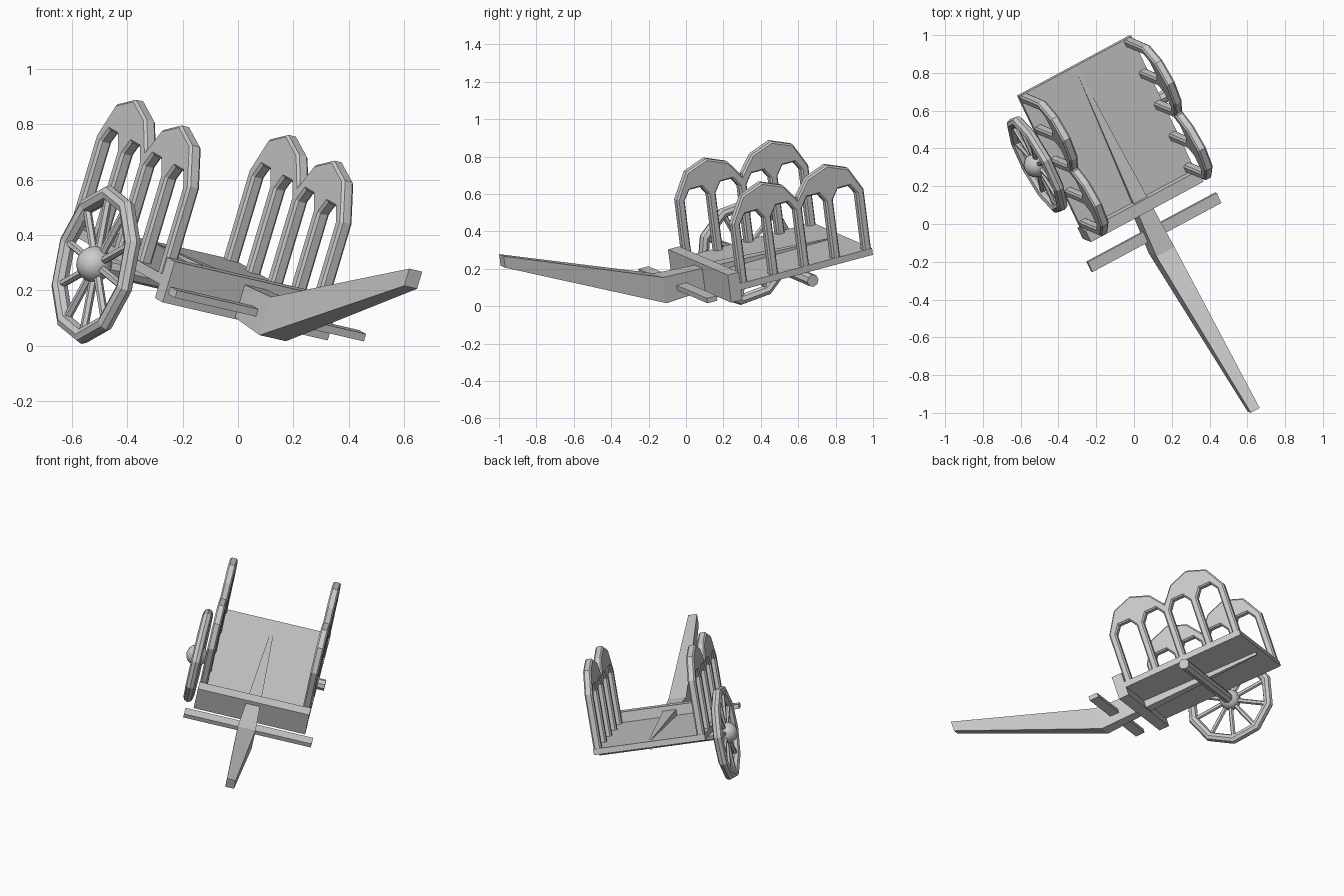
import bpy, bmesh
from math import pi, cos, sin
from mathutils import Matrix, Vector

if "Cube" in bpy.data.objects:
    bpy.data.objects.remove(bpy.data.objects["Cube"])

# The broken cart rests tilted on its one wheel: local axes are
# across (U), backwards (V) and up (W)
U = Vector((0.863, 0.463, -0.199)).normalized()
W = Vector((0.283, -0.12, 0.951))
W = (W - U * W.dot(U)).normalized()
V = W.cross(U)
TILT = Matrix((U, V, W)).transposed().to_4x4()
MID = 0.043  # centre line of the cart


def add(name, bm):
    bmesh.ops.recalc_face_normals(bm, faces=bm.faces)
    me = bpy.data.meshes.new(name)
    bm.to_mesh(me)
    bm.free()
    ob = bpy.data.objects.new(name, me)
    ob.matrix_world = TILT
    bpy.context.collection.objects.link(ob)
    return ob


def box(name, u, v, w):
    bm = bmesh.new()
    size = (u[1] - u[0], v[1] - v[0], w[1] - w[0])
    mid = Vector((sum(u), sum(v), sum(w))) / 2
    bmesh.ops.create_cube(bm, size=1, matrix=Matrix.Translation(mid) @ Matrix.Diagonal((*size, 1)))
    return add(name, bm)


def rod(bm, a, b, r, sides=6):
    a, b = Vector(a), Vector(b)
    rot = (b - a).to_track_quat('Z', 'Y').to_matrix().to_4x4()
    bmesh.ops.create_cone(bm, cap_ends=True, segments=sides, radius1=r, radius2=r,
                          depth=(b - a).length, matrix=Matrix.Translation((a + b) / 2) @ rot)


# Bed, front board and crossbar
box("floor", (-0.302, 0.388), (0.14, 0.952), (0.135, 0.172))
box("front_board", (-0.302, 0.388), (0.082, 0.149), (0.081, 0.236))
box("crossbar", (MID - 0.39, MID + 0.40), (-0.085, -0.025), (0.13, 0.158))

# Bent pole, tapering to both ends: (v, low w, high w, half width)
bm = bmesh.new()
rings = []
for v, lo, hi, h in ((-1.07, 0.495, 0.56, 0.027), (-0.16, 0.077, 0.222, 0.055),
                     (0.92, 0.118, 0.172, 0.006)):
    rings.append([bm.verts.new((MID + s * h, v, z)) for s, z in ((-1, lo), (1, lo), (1, hi), (-1, hi))])
for a, b in zip(rings, rings[1:]):
    for i in range(4):
        j = (i + 1) % 4
        bm.faces.new((a[i], a[j], b[j], b[i]))
bm.faces.new(rings[0])
bm.faces.new(rings[-1])
add("pole", bm)

# Side panels: two arches over four pointed openings, five posts
POST, STEP, V0 = 0.046, 0.1885, 0.15
FOOT = 0.15
profile = [(0.15, 0.505), (0.228, 0.643), (0.352, 0.688), (0.478, 0.64), (0.55, 0.545),
           (0.624, 0.643), (0.748, 0.688), (0.874, 0.64), (0.95, 0.505)]
for k in range(4, -1, -1):
    left = V0 + k * STEP
    profile += [(left + POST, FOOT), (left, FOOT)]
    if k:
        gap = STEP - POST
        profile += [(left, 0.49), (left - gap * 0.25, 0.542),
                    (left - gap * 0.75, 0.542), (left - gap, 0.49)]
for name, u0 in (("left_side_panel", -0.300), ("right_side_panel", 0.338)):
    bm = bmesh.new()
    face = bm.faces.new([bm.verts.new((u0, v, w)) for v, w in profile])
    ext = bmesh.ops.extrude_face_region(bm, geom=[face])
    bmesh.ops.translate(bm, vec=(0.048, 0, 0), verts=[g for g in ext["geom"] if isinstance(g, bmesh.types.BMVert)])
    ob = add(name, bm)
    bev = ob.modifiers.new("bevel", 'BEVEL')
    bev.width, bev.segments = 0.009, 1
    bev.limit_method, bev.angle_limit = 'ANGLE', 1.4

# Axle
HUB = Vector((-0.355, 0.559, 0.095))
bm = bmesh.new()
rod(bm, HUB, (0.43, HUB.y, HUB.z), 0.034, 8)
add("axle", bm)

# Wheel rim, a faceted ring
SIDES, R, T = 10, 0.262, 0.03
bm = bmesh.new()
ring = []
for i in range(SIDES):
    a = 2 * pi * i / SIDES + 0.09
    ring.append([bm.verts.new(HUB + Vector((T * sin(b), (R + T * cos(b)) * cos(a), (R + T * cos(b)) * sin(a))))
                 for b in (2 * pi * j / 8 for j in range(8))])
for i in range(SIDES):
    p, q = ring[i], ring[(i + 1) % SIDES]
    for j in range(8):
        k = (j + 1) % 8
        bm.faces.new((p[j], p[k], q[k], q[j]))
add("wheel_rim", bm)

# Spokes
bm = bmesh.new()
for i in range(SIDES):
    a = 2 * pi * i / SIDES + 0.09
    rod(bm, HUB, HUB + Vector((0, cos(a), sin(a))) * R, 0.015)
add("spokes", bm)

# Hub
bm = bmesh.new()
bmesh.ops.create_uvsphere(bm, u_segments=16, v_segments=10, radius=0.065,
                          matrix=Matrix.Translation(HUB + Vector((-0.008, 0, 0))))
for f in bm.faces:
    f.smooth = True
add("wheel_hub", bm)
